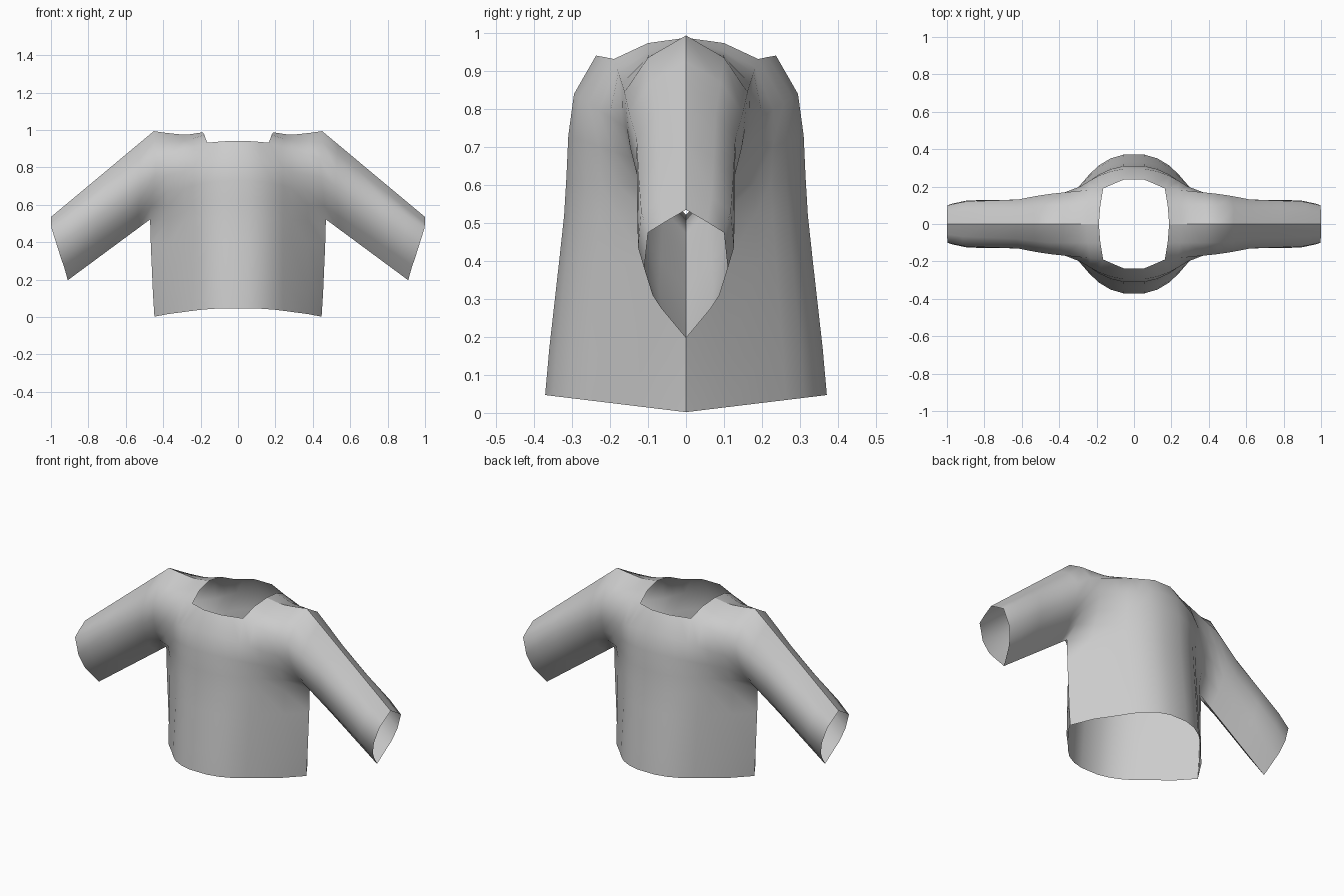
import bpy
import bmesh
from mathutils import Vector

cube = bpy.data.objects.get("Cube")
if cube:
    bpy.data.objects.remove(cube, do_unlink=True)

# One quarter of the shirt is a grid: rows run down from the shoulder line,
# columns run outward from the centre front, over the armhole, to the cuff.
NECK_COLUMN = 3  # column of the neckline corner
ARMHOLE = 7      # column where the sleeve joins the body
ARMPIT = 6       # row where the sleeve ends and the side seam starts
NECK_ROW = 2     # row that holds the front neckline

neck = [(.188, 0, .988), (.18, -.1, .974), (.165, -.19, .932)]
front_neck = [(0, -.237, .941), (.055, -.237, .941), (.11, -.214, .937)]
armhole = [(.45, 0, .994), (.45, -.1, .936), (.44, -.162, .845), (.445, -.156, .75),
           (.455, -.125, .665), (.465, -.07, .59), (.47, 0, .522)]
side_seam = [(.466, 0, .38), (.455, 0, .13), (.447, 0, .002)]
cuff = [(1, 0, .535), (1, -.055, .503), (.997, -.1, .475), (.967, -.11, .38),
        (.945, -.088, .31), (.932, -.065, .275), (.91, 0, .197)]
# depth and height of the centre front, from below the neckline to the hem
centre = [(.295, .84), (.31, .73), (.315, .62), (.321, .52),
          (.334, .4), (.36, .17), (.371, .047)]
column_x = (0, .055, .125, .19, .24, .285, .375)
round_chest = (1, 1, .9, .73, .53, .33, .08)
round_hem = (1, 1, .945, .84, .71, .57, .31)
sleeve_rings = ((.15, .98), (.33, .92), (.6, 1), (.85, 1.08), (1, 1))


def mix(a, b, t):
    return a + (b - a) * t


def build_points():
    points = {}
    outer = [Vector(p) for p in armhole + side_seam]
    for row, edge in enumerate(outer):
        points[row, ARMHOLE] = edge
        # shoulder yoke between neckline and armhole
        if row <= NECK_ROW:
            start = Vector(neck[row])
            points[row, NECK_COLUMN] = start
            for step, t, dip in ((1, .25, .012), (2, .42, .015), (3, .75, .008)):
                p = start.lerp(edge, t)
                if row < NECK_ROW:
                    p.z -= dip
                points[row, NECK_COLUMN + step] = p
        if row == NECK_ROW:
            for col, p in enumerate(front_neck):
                points[row, col] = Vector(p)
        # torso front, blending from the chest section to the hem section
        if row > NECK_ROW:
            depth, height = centre[row - NECK_ROW - 1]
            for col, x in enumerate(column_x):
                g = mix(round_hem[col], round_chest[col], min(1, -edge.y / .15))
                points[row, col] = Vector((x, mix(edge.y, -depth, g),
                                           mix(edge.z, height, g)))
        # sleeve rings from armhole to cuff
        if row <= ARMPIT:
            for i, (t, width) in enumerate(sleeve_rings):
                p = edge.lerp(Vector(cuff[row]), t)
                p.y *= width
                points[row, ARMHOLE + 1 + i] = p
    return points


def build_shirt(material):
    bm = bmesh.new()
    verts = {key: bm.verts.new(p) for key, p in build_points().items()}
    for row, col in verts:
        corners = [(row, col), (row + 1, col), (row + 1, col + 1), (row, col + 1)]
        if all(c in verts for c in corners):
            bm.faces.new([verts[c] for c in corners])
    mesh = bpy.data.meshes.new("shirt")
    bm.to_mesh(mesh)
    bm.free()
    mesh.materials.append(material)
    mesh.shade_smooth()
    shirt = bpy.data.objects.new("shirt", mesh)
    bpy.context.collection.objects.link(shirt)
    # left and right halves are welded; front and back meet in a hard seam
    for axis, weld in ((0, True), (1, False)):
        mod = shirt.modifiers.new("mirror", 'MIRROR')
        mod.use_axis = [i == axis for i in range(3)]
        mod.use_mirror_merge = weld
    return shirt


grey = bpy.data.materials.new("grey cloth")
grey.use_nodes = True
colour = (.6, .6, .6, 1)
grey.diffuse_color = colour
grey.node_tree.nodes["Principled BSDF"].inputs["Base Color"].default_value = colour
build_shirt(grey)
